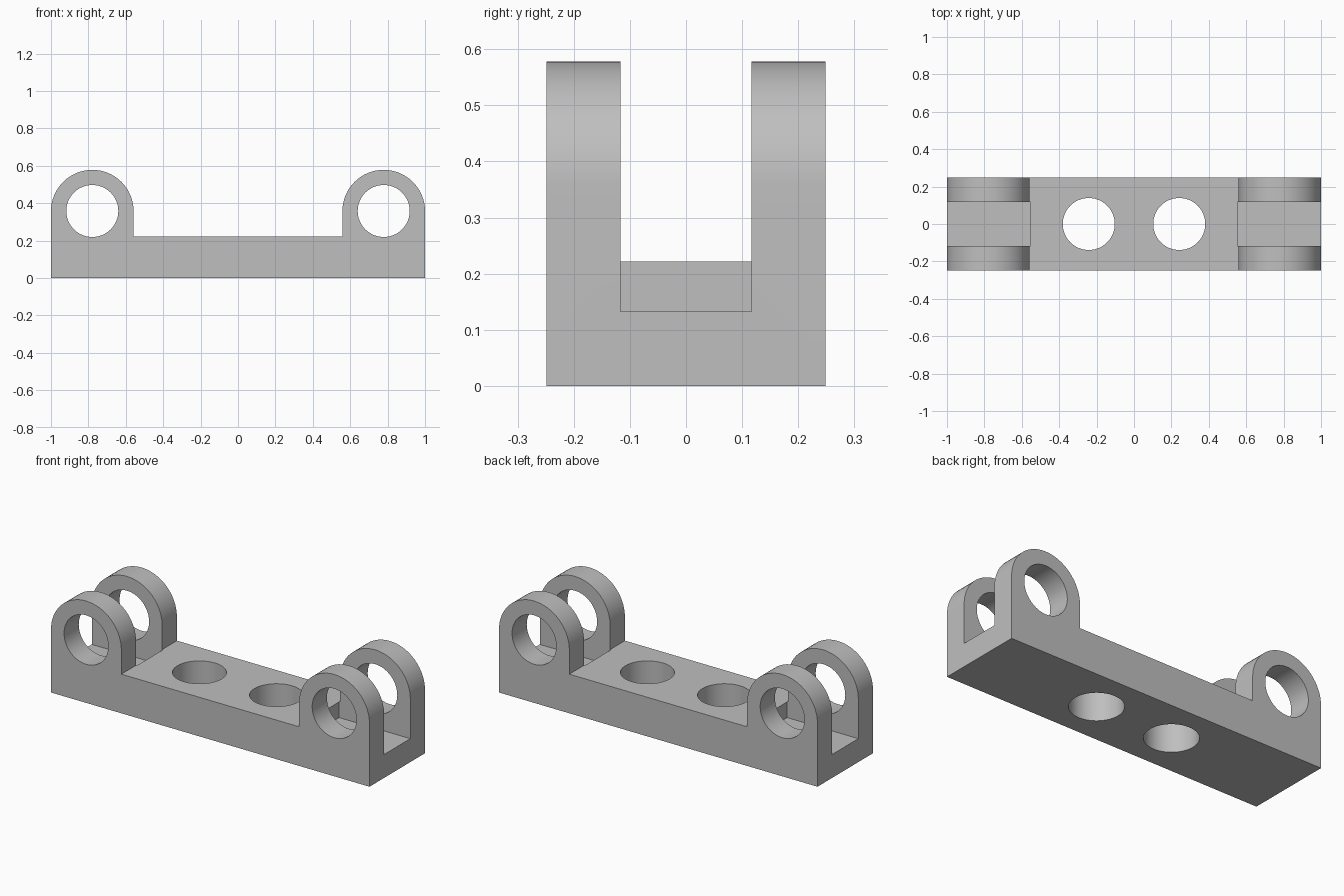
import bpy, bmesh, math
from mathutils import Matrix

if "Cube" in bpy.data.objects:
    bpy.data.objects.remove(bpy.data.objects["Cube"])

LUG_X, LUG_Z, LUG_R = 0.779, 0.357, 0.221
BASE_H, HALF_Y = 0.222, 0.249
HOLE_R = 0.139


def new_object(name, bm):
    bmesh.ops.recalc_face_normals(bm, faces=bm.faces)
    mesh = bpy.data.meshes.new(name)
    bm.to_mesh(mesh)
    bm.free()
    obj = bpy.data.objects.new(name, mesh)
    bpy.context.collection.objects.link(obj)
    return obj


def cut(target, bm, name):
    cutter = new_object(name, bm)
    cutter.hide_render = True
    mod = target.modifiers.new(name, 'BOOLEAN')
    mod.operation, mod.solver, mod.object = 'DIFFERENCE', 'EXACT', cutter
    bpy.context.view_layer.objects.active = target
    bpy.ops.object.modifier_apply(modifier=mod.name)
    bpy.data.objects.remove(cutter)


def cylinder(matrix):
    bm = bmesh.new()
    bmesh.ops.create_cone(bm, cap_ends=True, segments=64, radius1=HOLE_R,
                          radius2=HOLE_R, depth=1.0, matrix=matrix)
    return bm


def box(x0, x1, y0, y1, z0, z1):
    bm = bmesh.new()
    bmesh.ops.create_cube(bm, size=1, matrix=Matrix.Translation(
        ((x0 + x1) / 2, (y0 + y1) / 2, (z0 + z1) / 2))
        @ Matrix.Diagonal((x1 - x0, y1 - y0, z1 - z0, 1)))
    return bm


# Side outline: flat base with a round-topped lug at each end
half = [(LUG_X - LUG_R, BASE_H)]
for i in range(33):
    a = math.pi * (1 - i / 32)
    half.append((LUG_X + LUG_R * math.cos(a), LUG_Z + LUG_R * math.sin(a)))
half.append((1.0, 0.0))
outline = half + [(-x, z) for x, z in reversed(half)]

bm = bmesh.new()
face = bm.faces.new([bm.verts.new((x, -HALF_Y, z)) for x, z in outline])
ext = bmesh.ops.extrude_face_region(bm, geom=[face])
bmesh.ops.translate(bm, vec=(0, 2 * HALF_Y, 0),
                    verts=[v for v in ext['geom'] if isinstance(v, bmesh.types.BMVert)])
bracket = new_object("hinge_bracket", bm)

# Slots between the lugs, pin holes through them, bolt holes through the base
for s in (-1, 1):
    x0, x1 = sorted((s * 0.553, s * 1.1))
    cut(bracket, box(x0, x1, -0.117, 0.117, 0.133, 0.8), "slot_cutter")
    cut(bracket, cylinder(Matrix.Translation((s * LUG_X, 0, LUG_Z + 0.001))
                          @ Matrix.Rotation(math.pi / 2, 4, 'X')), "pin_hole_cutter")
    cut(bracket, cylinder(Matrix.Translation((s * 0.242, 0, 0.1))), "bolt_hole_cutter")

# Plain grey finish
grey = bpy.data.materials.new("plain_grey")
grey.diffuse_color = (0.52, 0.52, 0.52, 1)
grey.use_nodes = True
grey.node_tree.nodes["Principled BSDF"].inputs["Base Color"].default_value = grey.diffuse_color
bracket.data.materials.clear()
bracket.data.materials.append(grey)
for p in bracket.data.polygons:
    p.material_index = 0

bracket.select_set(True)
bpy.context.view_layer.objects.active = bracket
bpy.ops.object.shade_smooth_by_angle(angle=math.radians(30))
